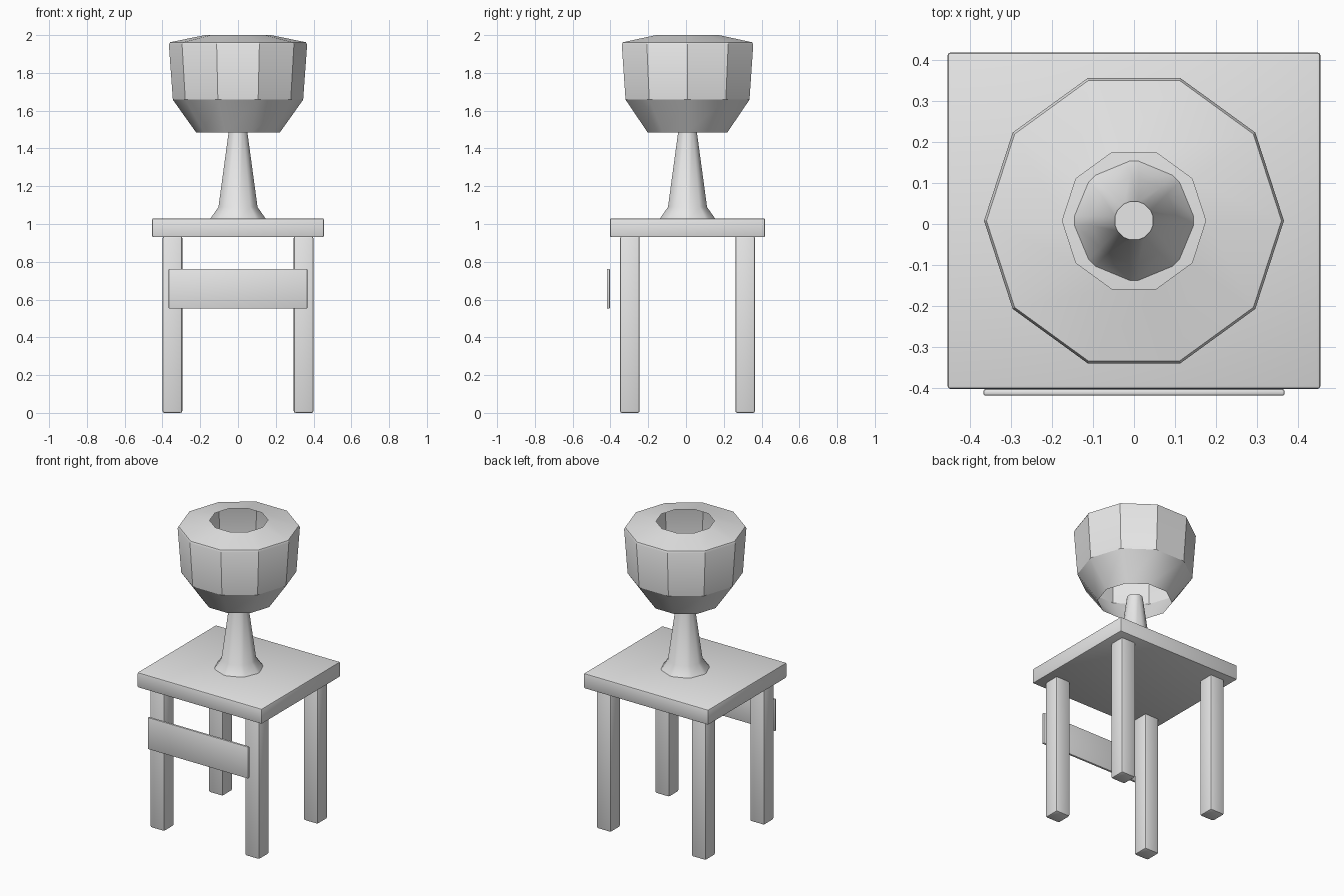
import bpy, bmesh
from math import cos, sin, pi, radians

if "Cube" in bpy.data.objects:
    bpy.data.objects.remove(bpy.data.objects["Cube"], do_unlink=True)

CY = 0.008  # table centre in y

grey = bpy.data.materials.new("plain_grey")
grey.use_nodes = True
grey.diffuse_color = (0.8, 0.8, 0.8, 1)
grey.node_tree.nodes["Principled BSDF"].inputs["Base Color"].default_value = (0.8, 0.8, 0.8, 1)


def finish(name, bm, loc):
    bmesh.ops.recalc_face_normals(bm, faces=bm.faces)
    mesh = bpy.data.meshes.new(name)
    bm.to_mesh(mesh)
    bm.free()
    mesh.materials.append(grey)
    ob = bpy.data.objects.new(name, mesh)
    ob.location = loc
    bpy.context.collection.objects.link(ob)
    bpy.ops.object.select_all(action='DESELECT')
    bpy.context.view_layer.objects.active = ob
    ob.select_set(True)
    bpy.ops.object.shade_smooth_by_angle(angle=radians(30))
    return ob


def box(name, size, loc, bevel):
    bm = bmesh.new()
    bmesh.ops.create_cube(bm, size=1)
    bmesh.ops.scale(bm, vec=size, verts=bm.verts)
    bmesh.ops.bevel(bm, geom=bm.edges[:], offset=bevel, segments=2,
                    profile=0.5, affect='EDGES')
    return finish(name, bm, loc)


def lathe(name, profile, sides, caps=False, bevel=0):
    """Faceted turned part; an optional bevel softens the upright corners."""
    bm = bmesh.new()
    rings = [[bm.verts.new((r * cos(2 * pi * i / sides), r * sin(2 * pi * i / sides), z))
              for i in range(sides)] for r, z in profile]
    for low, high in zip(rings, rings[1:]):
        for i in range(sides):
            j = (i + 1) % sides
            bm.faces.new((low[i], low[j], high[j], high[i]))
    if caps:
        bm.faces.new(rings[0][::-1])
        bm.faces.new(rings[-1])
    if bevel:
        upright = [e for e in bm.edges if abs(e.verts[0].co.z - e.verts[1].co.z) > 0.01]
        bmesh.ops.bevel(bm, geom=upright, offset=bevel, segments=1, affect='EDGES')
    return finish(name, bm, (0, CY, 0))


# Table
box("table_top", (0.91, 0.822, 0.1), (0, CY, 0.98), 0.008)
for side, sx in (("left", 1), ("right", -1)):
    for end, sy in (("front", -1), ("back", 1)):
        box(f"{end}_{side}_leg", (0.104, 0.104, 0.935),
            (sx * 0.347, CY + sy * 0.305, 0.4675), 0.01)
box("front_panel", (0.735, 0.016, 0.21), (0, -0.411, 0.657), 0.005)

# Lamp
lathe("lamp_stand", [(0.15, 1.03), (0.108, 1.09), (0.051, 1.51)], 8, True, 0.012)
lathe("lamp_shade", [(0.222, 1.485), (0.345, 1.658), (0.366, 1.95),
                     (0.36, 1.962), (0.175, 2.0)], 10)
